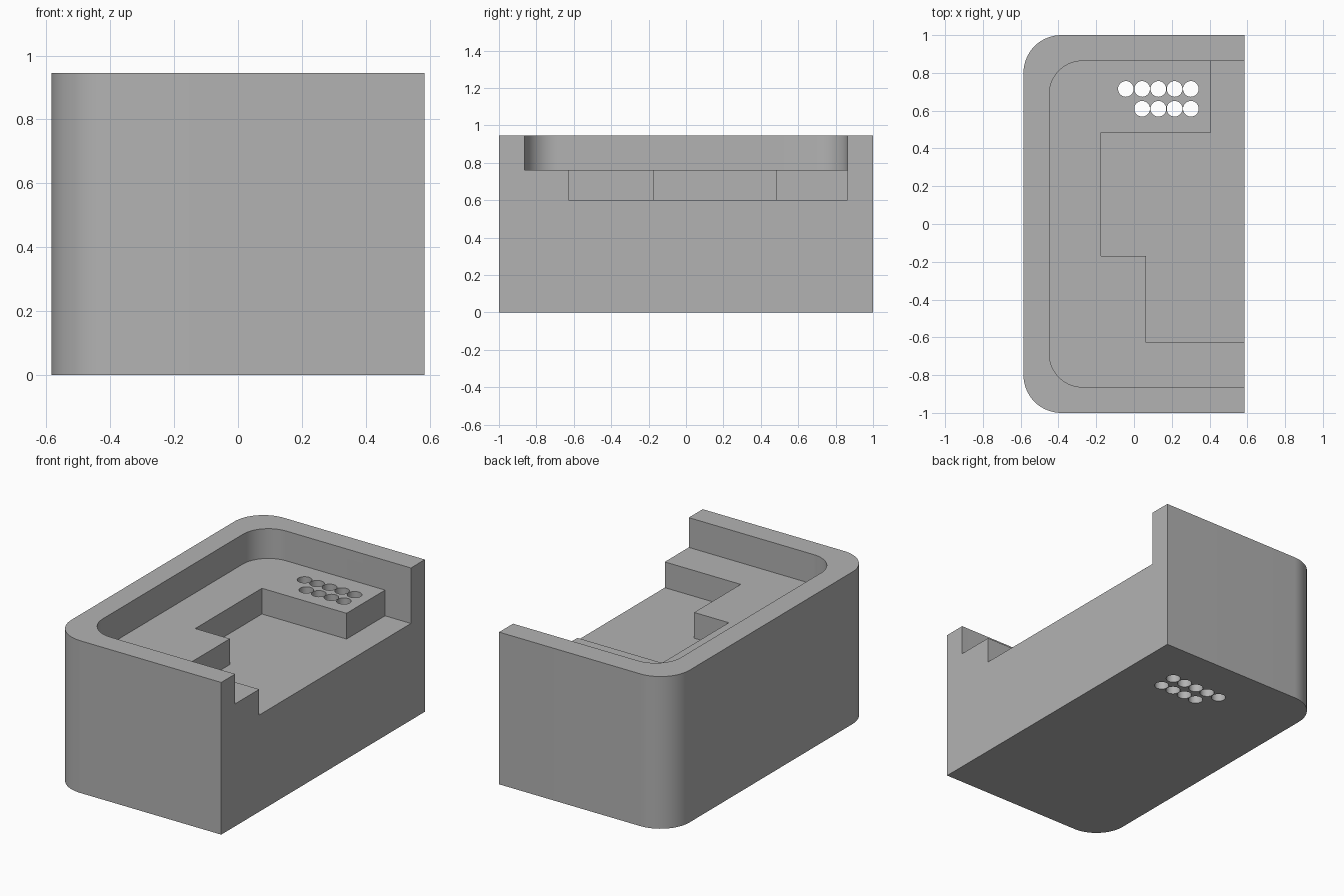
import bpy, bmesh, math

if "Cube" in bpy.data.objects:
    bpy.data.objects.remove(bpy.data.objects["Cube"], do_unlink=True)

HALF_X, HEIGHT, LEDGE, FLOOR = 0.585, 0.946, 0.761, 0.601
WALL_Y = 0.863
OPEN_X = 0.7  # cutters run out past the open side

grey = bpy.data.materials.new("plain grey")
grey.use_nodes = True
colour = (0.448, 0.448, 0.448, 1)
grey.diffuse_color = colour
grey.node_tree.nodes["Principled BSDF"].inputs["Base Color"].default_value = colour


def rounded_left(x0, x1, y, r, steps=16):
    """Rectangle outline with its two -x corners rounded."""
    pts = [(x1, -y), (x1, y)]
    for cy, start in ((y - r, 90), (r - y, 180)):
        for i in range(steps + 1):
            a = math.radians(start + 90 * i / steps)
            pts.append((x0 + r + r * math.cos(a), cy + r * math.sin(a)))
    return pts


def circle(cx, cy, r, steps=32):
    return [(cx + r * math.cos(math.tau * i / steps),
             cy + r * math.sin(math.tau * i / steps)) for i in range(steps)]


def prism(name, outlines, z0, z1):
    """Extrude one or more flat outlines from z0 up to z1."""
    bm = bmesh.new()
    for pts in outlines:
        face = bm.faces.new([bm.verts.new((x, y, z0)) for x, y in pts])
        res = bmesh.ops.extrude_face_region(bm, geom=[face], use_keep_orig=True)
        top = [g for g in res["geom"] if isinstance(g, bmesh.types.BMVert)]
        bmesh.ops.translate(bm, verts=top, vec=(0, 0, z1 - z0))
    bmesh.ops.recalc_face_normals(bm, faces=bm.faces)
    mesh = bpy.data.meshes.new(name)
    bm.to_mesh(mesh)
    bm.free()
    mesh.materials.append(grey)
    obj = bpy.data.objects.new(name, mesh)
    bpy.context.collection.objects.link(obj)
    return obj


def cut(target, cutter):
    mod = target.modifiers.new(cutter.name, "BOOLEAN")
    mod.operation = "DIFFERENCE"
    mod.solver = "EXACT"
    mod.object = cutter
    bpy.context.view_layer.objects.active = target
    bpy.ops.object.modifier_apply(modifier=mod.name)
    bpy.data.objects.remove(cutter, do_unlink=True)


# Solid body with two rounded vertical corners
body = prism("housing_body", [rounded_left(-HALF_X, HALF_X, 1, 0.2)], 0, HEIGHT)

# Shallow upper pocket, open on the +x side
cut(body, prism("upper_pocket", [rounded_left(-0.448, OPEN_X, WALL_Y, 0.175)], LEDGE, 1.1))

# Stepped lower pocket
steps = [(OPEN_X, -0.627), (0.063, -0.627), (0.063, -0.17), (-0.175, -0.17),
         (-0.175, 0.485), (0.407, 0.485), (0.407, WALL_Y), (OPEN_X, WALL_Y)]
cut(body, prism("lower_pocket", [steps], FLOOR, 0.85))

# Two rows of round through holes
holes = [circle(0.301 - 0.086 * i, y, 0.0415)
         for y, count in ((0.715, 5), (0.61, 4)) for i in range(count)]
cut(body, prism("drain_holes", holes, -0.1, 1.0))

# Smooth the rounded corners and holes, keep edges sharp
bpy.ops.object.select_all(action="DESELECT")
body.select_set(True)
bpy.context.view_layer.objects.active = body
bpy.ops.object.shade_smooth_by_angle(angle=math.radians(30))
